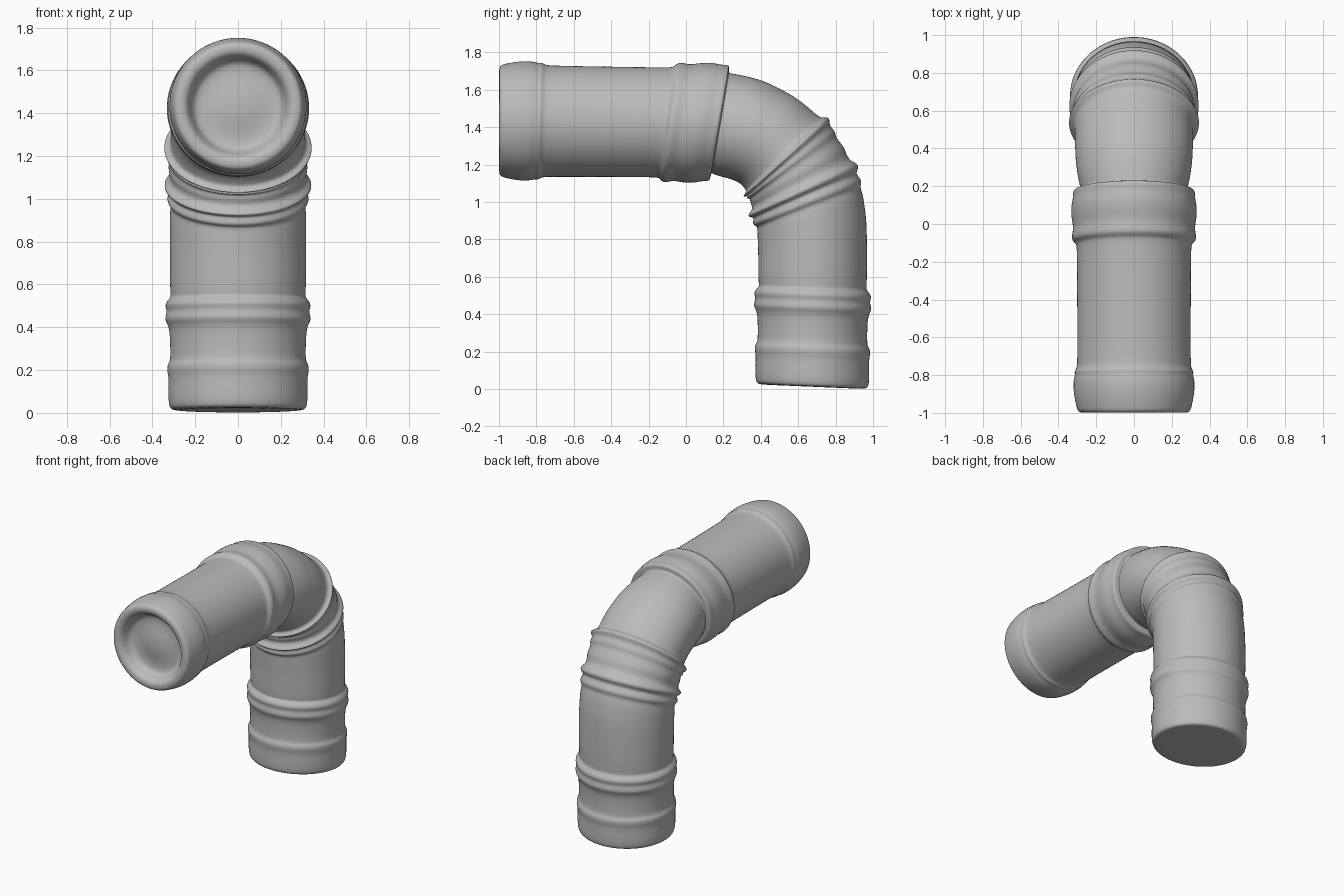
import bpy
import bmesh
import math

SEGMENTS = 32

# Stations along the bend: inner (y, z), outer (y, z), half width in x
STATIONS = [
    (-1, 1.135, -1, 1.735, .30),
    (.13, 1.13, .23, 1.715, .305),
    (.23, 1.125, .42, 1.65, .31),
    (.29, 1.10, .6, 1.555, .315),
    (.33, 1.05, .74, 1.43, .315),
    (.35, 1.0, .84, 1.29, .32),
    (.36, .93, .9, 1.17, .315),
    (.38, .85, .945, 1.06, .32),
    (.385, .72, .97, .88, .32),
    (.385, .55, .97, .53, .32),
    (.38, .025, .97, .0, .315),
]

# Each section lists (station position, swell of the wall)
SOCKET_MOUTH = [(.055, -.25), (.07, -.17), (.07, -.11), (.055, -.085),
                (.02, -.07), (.002, -.05), (0, -.02), (.008, 0)]
FRONT_BEAD = [(.03, .007), (.09, .022), (.15, .022), (.17, .012),
              (.185, .018), (.2, .004), (.23, 0), (.5, 0)]
COLLAR = [(.74, 0), (.76, .004), (.775, .028), (.8, .026), (.83, .018),
          (.87, .028), (.92, .032), (.96, .02), (.99, .02), (1, .014)]
BEND = [(1.01, -.022), (1.05, -.022), (1.4, -.01), (2, 0), (2.5, 0), (3, 0)]
FOLDS = [(3.6, 0), (3.88, .003), (3.96, .034), (4.08, .03), (4.2, .01),
         (4.45, .02), (4.6, 0), (5, .01), (5.3, 0), (5.6, .005),
         (5.8, .032), (6, .028), (6.15, 0), (6.45, .016), (6.65, .012),
         (6.8, -.005), (7.1, 0)]
LOWER_TUBE = [(7.5, 0), (8, 0), (8.9, 0), (8.99, -.006)]
LOWER_BEADS = [(9.02, .008), (9.07, .026), (9.12, .012), (9.18, .024),
               (9.22, .02), (9.27, .002), (9.5, 0), (9.57, .002),
               (9.6, .016), (9.66, .016), (9.71, .009), (9.85, .012)]
BASE = [(9.95, .01), (9.99, .002), (10, -.02), (10, -.1), (10, -.2)]


def station_at(t):
    """Blend the two stations on either side of t."""
    i = min(int(t), len(STATIONS) - 2)
    f = t - i
    return [a + (b - a) * f for a, b in zip(STATIONS[i], STATIONS[i + 1])]


def add_ring(bm, t, swell):
    """Add one oval ring across the pipe."""
    iy, iz, oy, oz, half_width = station_at(t)
    cy, cz = (iy + oy) / 2, (iz + oz) / 2
    ry, rz = (oy - iy) / 2, (oz - iz) / 2
    grow = 1 + swell / math.hypot(ry, rz)
    ring = []
    for k in range(SEGMENTS):
        a = math.tau * k / SEGMENTS
        c = math.cos(a) * grow
        ring.append(bm.verts.new(((half_width + swell) * math.sin(a),
                                  cy + ry * c, cz + rz * c)))
    return ring


def build_pipe(name, profile, material):
    bm = bmesh.new()
    rings = [add_ring(bm, t, swell) for t, swell in profile]
    for a, b in zip(rings, rings[1:]):
        for k in range(SEGMENTS):
            n = (k + 1) % SEGMENTS
            bm.faces.new((a[k], a[n], b[n], b[k]))
    # Close the recessed mouth and the flat base
    bm.faces.new(rings[0])
    bm.faces.new(rings[-1])
    bmesh.ops.recalc_face_normals(bm, faces=bm.faces)
    for face in bm.faces:
        face.smooth = True
    mesh = bpy.data.meshes.new(name)
    bm.to_mesh(mesh)
    bm.free()
    mesh.materials.append(material)
    obj = bpy.data.objects.new(name, mesh)
    bpy.context.collection.objects.link(obj)
    smooth = obj.modifiers.new("smooth_wall", "SUBSURF")
    smooth.levels = smooth.render_levels = 2
    return obj


def make_material(name, color):
    material = bpy.data.materials.new(name)
    material.use_nodes = True
    material.diffuse_color = color
    shader = material.node_tree.nodes["Principled BSDF"]
    shader.inputs["Base Color"].default_value = color
    return material


cube = bpy.data.objects.get("Cube")
if cube:
    bpy.data.objects.remove(cube, do_unlink=True)

grey = make_material("plain_grey", (.5, .5, .5, 1))
build_pipe("elbow_pipe",
           SOCKET_MOUTH + FRONT_BEAD + COLLAR + BEND + FOLDS
           + LOWER_TUBE + LOWER_BEADS + BASE, grey)
